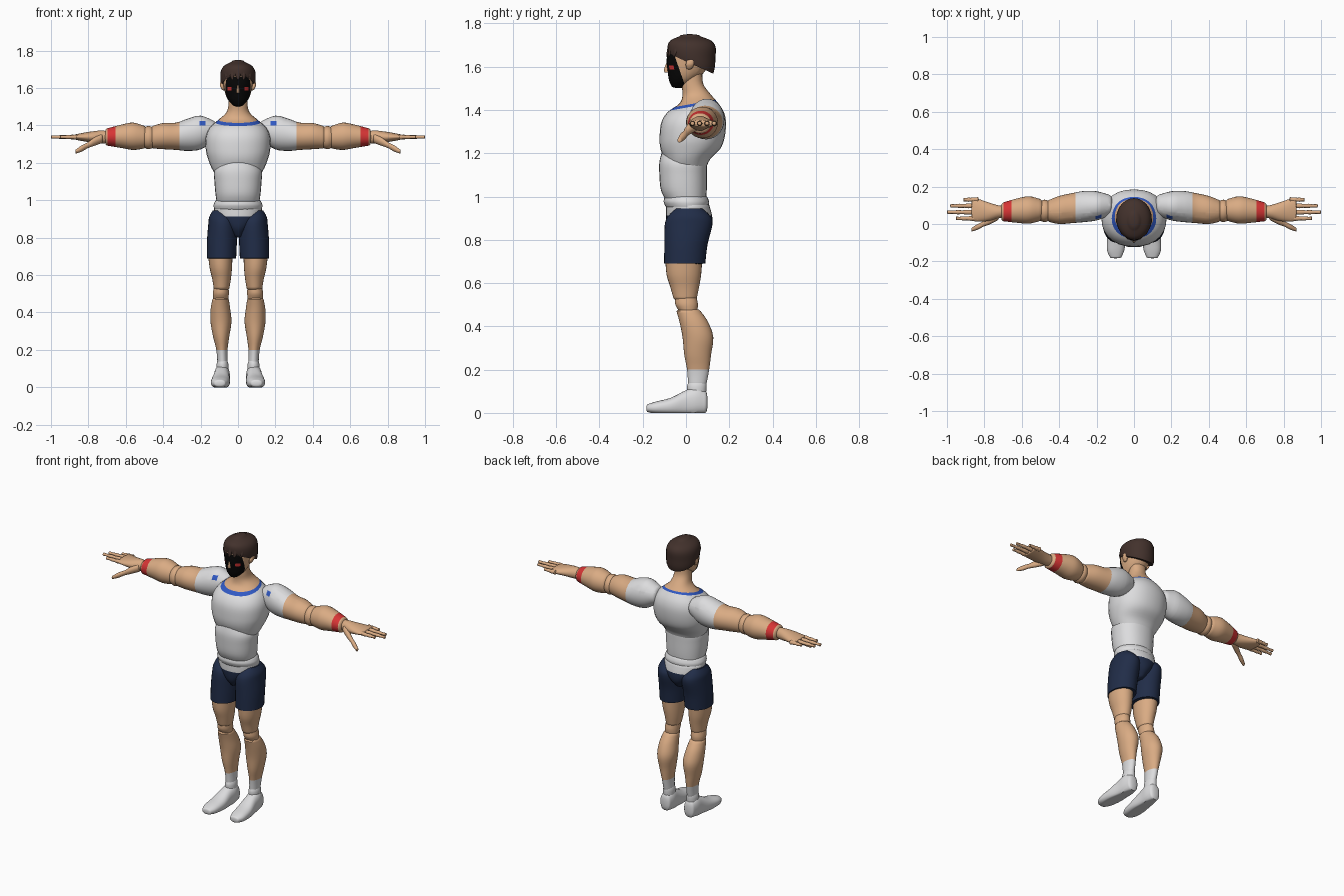
import bpy, bmesh
from math import sin, cos, pi, copysign
from mathutils import Vector

cube = bpy.data.objects.get("Cube")
if cube:
    bpy.data.objects.remove(cube, do_unlink=True)


def material(name, *rgb):
    mat = bpy.data.materials.new(name)
    mat.use_nodes = True
    mat.diffuse_color = (*rgb, 1)
    mat.node_tree.nodes["Principled BSDF"].inputs["Base Color"].default_value = (*rgb, 1)
    return mat


SKIN = material("skin", .70, .41, .23)
WHITE = material("white cloth", .72, .72, .73)
NAVY = material("navy cloth", .015, .026, .065)
HAIR = material("brown hair", .055, .031, .025)
BLACK = material("black mask", .002, .002, .002)
RED = material("red", .68, .035, .035)
BLUE = material("blue trim", .03, .10, .55)

# Axis map: where (along, centre one, centre two) go in x, y, z
ORDER = {"x": (0, 1, 2), "y": (1, 0, 2), "z": (1, 2, 0)}
SIDES = (("left", 1), ("right", -1))
parts = []


def spline(a, b, c, d, t):
    """Catmull-Rom blend of four rings."""
    return [q + t / 2 * (r - p + t * (2 * p - 5 * q + 4 * r - s + t * (3 * (q - r) + s - p)))
            for p, q, r, s in zip(a, b, c, d)]


def loft(name, axis, mat, rings, side=1, sides=28, steps=4, square=1, cap=.3):
    """Smooth tube through rings of (along, centre, centre, radius, radius)."""
    ext = [rings[0], *rings, rings[-1]]
    path = [spline(*ext[i:i + 4], k / steps)
            for i in range(len(rings) - 1) for k in range(steps)] + [list(rings[-1])]
    way = copysign(cap, rings[-1][0] - rings[0][0])

    def dome(ring, direction):
        t, a, b, r, s = ring
        depth = direction * min(r, s)
        return [[t + depth * sin(k), a, b, r * cos(k), s * cos(k)] for k in (pi / 6, pi / 3, pi / 2.2)]

    path = dome(path[0], -way)[::-1] + path + dome(path[-1], way)
    bm = bmesh.new()
    loops = []
    for t, a, b, r, s in path:
        loop = []
        for k in range(sides):
            u, v = cos(2 * pi * k / sides), sin(2 * pi * k / sides)
            p = (t, a + r * copysign(abs(u) ** square, u), b + s * copysign(abs(v) ** square, v))
            x, y, z = (p[i] for i in ORDER[axis])
            loop.append(bm.verts.new((x * side, y, max(z, 0))))
        loops.append(loop)
    for low, high in zip(loops, loops[1:]):
        for k in range(sides):
            n = (k + 1) % sides
            bm.faces.new((low[k], low[n], high[n], high[k]))
    bm.faces.new(loops[0])
    bm.faces.new(loops[-1])
    bmesh.ops.recalc_face_normals(bm, faces=bm.faces)
    mesh = bpy.data.meshes.new(name)
    bm.to_mesh(mesh)
    bm.free()
    mesh.materials.append(mat)
    obj = bpy.data.objects.new(name, mesh)
    bpy.context.collection.objects.link(obj)
    parts.append(obj)
    return obj


def cut(obj, mat, *planes):
    """Slice along the planes and colour the faces in front of all of them; no colour removes the rest."""
    bm = bmesh.new()
    bm.from_mesh(obj.data)
    planes = [(Vector(co), Vector(no)) for co, no in planes]
    for co, no in planes:
        found = bmesh.ops.bisect_plane(bm, geom=[*bm.verts, *bm.edges, *bm.faces], plane_co=co,
                                       plane_no=no, clear_inner=mat is None)
        if mat is None:
            rim = [e for e in found["geom_cut"] if isinstance(e, bmesh.types.BMEdge)]
            bmesh.ops.holes_fill(bm, edges=rim, sides=0)
    if mat:
        obj.data.materials.append(mat)
        for face in bm.faces:
            mid = face.calc_center_median()
            if all((mid - co).dot(no) > 0 for co, no in planes):
                face.material_index = len(obj.data.materials) - 1
    bm.to_mesh(obj.data)
    bm.free()


def between(axis, low, high):
    """Pair of planes keeping a span along one axis."""
    unit = Vector([float(axis == a) for a in "xyz"])
    return (unit * low, unit), (unit * high, -unit)


FRONT = ((0, -.02, 0), (0, -1, 0))

# Torso: chest runs up into the neck, with a trimmed collar
chest = loft("chest_and_neck", "z", WHITE, [
    (1.12, 0, 0, .11, .09), (1.17, 0, .005, .14, .105), (1.22, 0, .02, .16, .138),
    (1.27, 0, .028, .172, .15), (1.34, 0, .035, .172, .15), (1.39, 0, .045, .15, .13),
    (1.43, 0, .06, .105, .09), (1.47, 0, .05, .062, .066), (1.52, 0, .03, .05, .05),
    (1.58, 0, .03, .05, .045)], square=.9)
slope = Vector((0, -.18, 1)).normalized()
collar = Vector((0, -.06, 1.4))
cut(chest, BLUE, (collar, slope))
cut(chest, SKIN, (collar + slope * .012, slope))
loft("abdomen", "z", WHITE, [
    (.98, 0, 0, .112, .092), (1.03, 0, -.01, .12, .106), (1.1, 0, -.013, .126, .11),
    (1.16, 0, -.013, .127, .11), (1.21, 0, -.01, .095, .1)], square=.9)
loft("waist_band", "z", WHITE, [
    (.955, 0, .005, .128, .1), (.975, 0, .002, .13, .105), (.995, 0, 0, .122, .1)])
pelvis = loft("pelvis", "z", WHITE, [
    (.81, 0, .01, .03, .07), (.85, 0, .015, .07, .1), (.9, 0, .015, .122, .107),
    (.96, 0, .008, .128, .1)])
cut(pelvis, NAVY, ((0, 0, .912), (0, 0, -1)))

# Head with mask and eyes
head = loft("head", "z", SKIN, [
    (1.51, 0, -.035, .028, .032), (1.535, 0, -.02, .052, .058), (1.57, 0, -.002, .068, .082),
    (1.62, 0, .01, .078, .1), (1.67, 0, .018, .08, .1), (1.72, 0, .02, .055, .07)])
below_brow = ((0, 0, 1.662), (0, 0, -1))
cut(head, BLACK, below_brow, ((0, -.035, 1.6), (0, -1, -.35)))
for _, s in SIDES:
    cut(head, RED, FRONT, *between("z", 1.587, 1.606), *between("x", s * .045 - .011, s * .045 + .011))
loft("nose", "z", SKIN, [
    (1.575, 0, -.086, .009, .014), (1.59, 0, -.088, .008, .013), (1.615, 0, -.085, .004, .007)], sides=12)

# Hair cap, trimmed along a line falling towards the nape
hair = loft("hair", "z", HAIR, [
    (1.54, 0, .05, .06, .065), (1.59, 0, .047, .085, .085), (1.64, 0, .03, .094, .106),
    (1.69, 0, .026, .092, .111), (1.72, 0, .022, .073, .095), (1.74, 0, .018, .035, .05)])
cut(hair, None, ((0, -.09, 1.665), (0, .45, 1)))
for k in range(-2, 3):
    loft("fringe_lock", "z", HAIR, [
        (1.645, k * .029, -.088 + k * k * .008, .003, .003),
        (1.665, k * .029, -.078 + k * k * .008, .014, .012),
        (1.7, k * .025, -.068 + k * k * .007, .016, .016)], sides=10)

for label, s in SIDES:
    def part(name, axis, mat, rings, **options):
        return loft(label + "_" + name, axis, mat, rings, side=s, **options)

    part("ear", "z", SKIN, [(1.59, .078, .015, .007, .012), (1.61, .085, .018, .011, .02),
                            (1.63, .086, .022, .009, .017)], sides=14)

    # Arm
    arm = part("upper_arm", "x", SKIN, [
        (.13, .1, 1.37, .055, .055), (.2, .097, 1.362, .078, .09), (.27, .093, 1.35, .083, .086),
        (.33, .085, 1.342, .08, .073), (.4, .075, 1.343, .075, .07), (.455, .07, 1.337, .058, .06)])
    cut(arm, WHITE, ((s * .312, 0, 0), (-s, 0, .15 * s * 0)))
    patch = sorted((s * .175, s * .205))
    cut(arm, BLUE, ((0, .06, 0), (0, -1, 0)), *between("x", *patch), *between("z", 1.4, 1.425))
    part("elbow", "x", SKIN, [(.45, .07, 1.335, .05, .052), (.478, .07, 1.335, .06, .062),
                              (.505, .07, 1.335, .05, .052)])
    forearm = part("forearm", "x", SKIN, [
        (.5, .075, 1.337, .058, .06), (.56, .075, 1.342, .073, .073),
        (.62, .072, 1.342, .066, .063), (.7, .065, 1.338, .05, .046)])
    cut(forearm, RED, *between("x", *sorted((s * .655, s * .697))))

    # Hand
    part("palm", "x", SKIN, [
        (.69, .065, 1.338, .03, .03), (.73, .065, 1.338, .036, .035), (.78, .066, 1.338, .05, .03),
        (.83, .073, 1.338, .06, .022), (.865, .078, 1.338, .062, .015)])
    for finger, y, tip in (("index", .03, .95), ("middle", .063, .997), ("ring", .097, .98), ("little", .13, .91)):
        base = .835
        joints = [(base + (tip - base) * k / 6, y, 1.338, .0145 - .0008 * k - .002 * (k % 2),
                   .014 - .0008 * k - .002 * (k % 2)) for k in range(7)]
        part(finger + "_finger", "x", SKIN, joints, sides=12, steps=2)
    part("thumb", "x", SKIN, [
        (.73, .045, 1.33, .026, .026), (.775, .015, 1.31, .019, .022), (.805, 0, 1.293, .014, .016),
        (.835, -.015, 1.277, .015, .017), (.867, -.03, 1.26, .01, .011)], sides=14)

    # Leg
    part("shorts_leg", "z", NAVY, [
        (.69, .088, -.006, .078, .095), (.78, .086, 0, .08, .1), (.87, .083, .012, .076, .11),
        (.91, .088, .015, .066, .097), (.945, .1, .015, .035, .06)], cap=.02)
    part("thigh", "z", SKIN, [
        (.53, .088, -.004, .042, .054), (.58, .088, -.006, .05, .066), (.64, .092, -.01, .06, .08),
        (.72, .095, -.01, .066, .086)])
    part("knee", "z", SKIN, [(.47, .092, .01, .04, .042), (.5, .092, .003, .043, .052),
                             (.53, .09, 0, .04, .05)])
    shin = part("shin", "z", SKIN, [
        (.13, .083, .052, .027, .042), (.2, .086, .056, .03, .051), (.27, .09, .054, .043, .062),
        (.35, .091, .055, .056, .071), (.42, .094, .036, .052, .066), (.47, .093, .012, .044, .056)])
    cut(shin, WHITE, ((0, 0, .2), (0, 0, -1)))
    part("ankle", "z", WHITE, [(.08, .083, .05, .032, .042), (.12, .083, .05, .032, .045),
                               (.14, .083, .052, .027, .042)])
    part("foot", "y", WHITE, [
        (-.178, .098, .022, .03, .018), (-.14, .098, .024, .046, .028), (-.07, .093, .03, .05, .04),
        (0, .088, .045, .043, .06), (.05, .085, .055, .042, .065), (.09, .084, .05, .034, .052)], square=.85)

bpy.ops.object.select_all(action="DESELECT")
for obj in parts:
    obj.select_set(True)
bpy.context.view_layer.objects.active = parts[0]
bpy.ops.object.shade_smooth_by_angle(angle=pi / 4)
